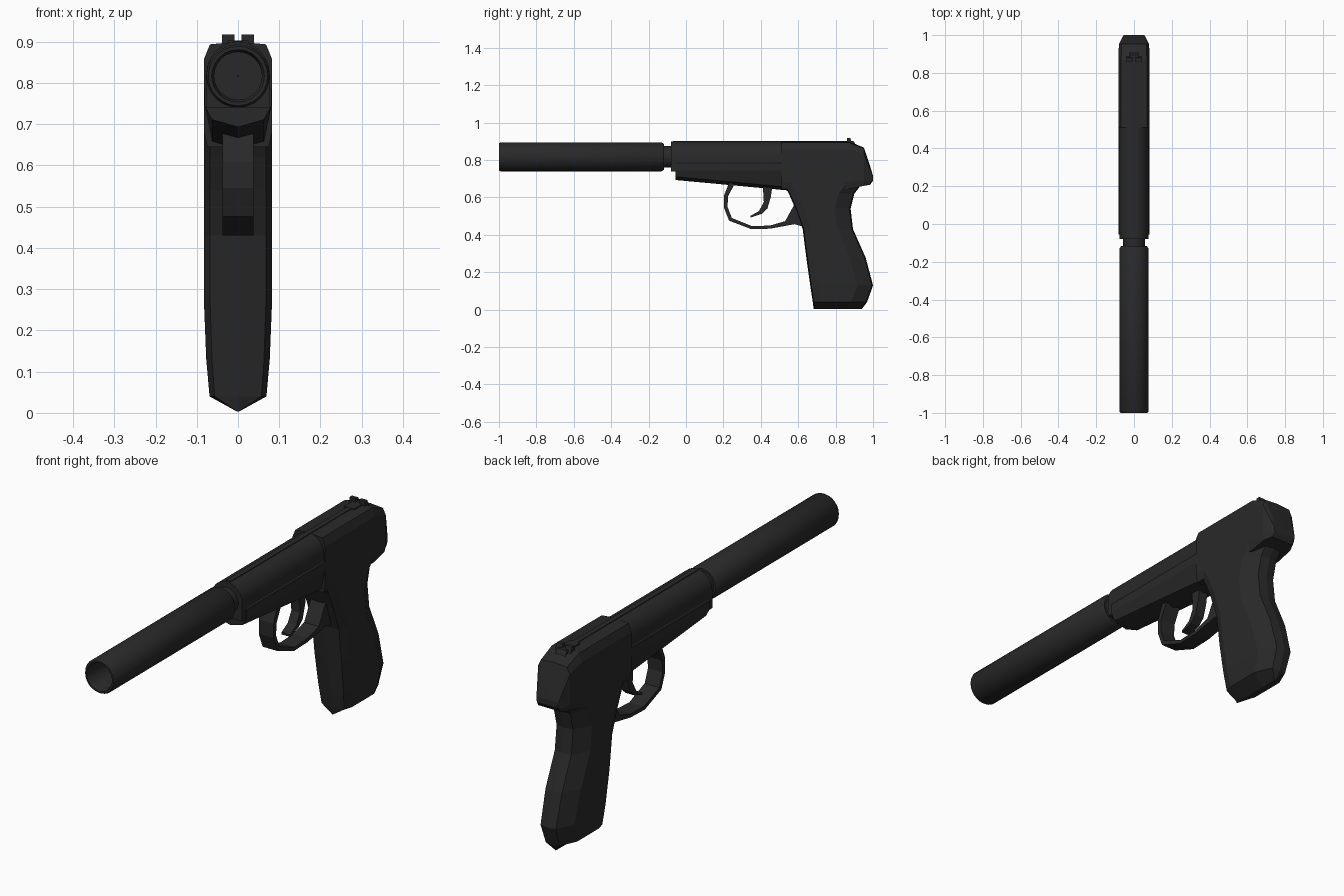
import bpy, bmesh, math

if "Cube" in bpy.data.objects:
    bpy.data.objects.remove(bpy.data.objects["Cube"])

mat = bpy.data.materials.new("black_metal")
mat.diffuse_color = (0.022, 0.022, 0.022, 1)
mat.use_nodes = True
mat.node_tree.nodes["Principled BSDF"].inputs["Base Color"].default_value = mat.diffuse_color


def finish(name, bm, smooth=None):
    bmesh.ops.remove_doubles(bm, verts=bm.verts, dist=1e-5)
    bmesh.ops.recalc_face_normals(bm, faces=bm.faces)
    me = bpy.data.meshes.new(name)
    bm.to_mesh(me)
    bm.free()
    ob = bpy.data.objects.new(name, me)
    bpy.context.collection.objects.link(ob)
    me.materials.append(mat)
    if smooth:
        bpy.ops.object.select_all(action='DESELECT')
        ob.select_set(True)
        bpy.context.view_layer.objects.active = ob
        bpy.ops.object.shade_smooth_by_angle(angle=math.radians(smooth))
    return ob


def loft(name, rings, caps=True, smooth=None):
    """Skin a list of closed rings of equal length."""
    bm = bmesh.new()
    vs = [[bm.verts.new(p) for p in r] for r in rings]
    n = len(rings[0])
    for a, b in zip(vs, vs[1:]):
        for i in range(n):
            j = (i + 1) % n
            bm.faces.new((a[i], a[j], b[j], b[i]))
    if caps:
        bm.faces.new(vs[0])
        bm.faces.new(vs[-1])
    return finish(name, bm, smooth)


def mirrored(half):
    """Close a half outline across x = 0."""
    return half + [(-x, y, z) for x, y, z in reversed(half) if x > 1e-6]


def plate(name, outline, hw, x=0):
    """Extrude a (y, z) outline sideways."""
    return loft(name, [[(x + s, y, z) for y, z in outline] for s in (-hw, hw)])


def lathe(name, profile, zc, n=24, caps=False):
    """Turn (radius, y) points around the bore axis."""
    return loft(name, [[(r * math.cos(2 * math.pi * i / n), y, zc + r * math.sin(2 * math.pi * i / n))
                        for i in range(n)] for r, y in profile], caps, 35)


# Suppressor with open bore, and the threaded neck behind it
lathe("suppressor", [(0.001, -0.75), (0.058, -0.75), (0.058, -0.985), (0.064, -1), (0.072, -1), (0.077, -0.992),
                     (0.077, -0.13), (0.068, -0.117), (0.001, -0.117)], 0.817)
lathe("barrel_neck", [(0.058, -0.14), (0.058, -0.05)], 0.817, caps=True)

# Front slide with rounded top
arc = [(0.077 * math.sin(a), 0.822 + 0.078 * math.cos(a)) for a in [math.radians(15 * i) for i in range(7)]]
loft("front_slide", [mirrored([(x, y, z) for x, z in arc] + [(0.077, y, 0.74)])
                     for y in (-0.08, 0.53)], smooth=25)

# Frame with tapered underside
loft("frame", [mirrored([(0, y, 0.80), (0.07, y, 0.80), (0.081, y, 0.785), (0.081, y, 0.745), (0.063, y, b + 0.018), (0, y, b)])
               for y, b in ((-0.055, 0.693), (0.54, 0.638), (0.70, 0.635))])

# Rear slide block: y, top, bottom, half width
rear = [(0.51, 0.90, 0.645, 0.083), (0.87, 0.90, 0.645, 0.083), (0.952, 0.866, 0.662, 0.08),
        (0.985, 0.765, 0.668, 0.063), (1.0, 0.715, 0.69, 0.055)]
loft("rear_slide", [mirrored([(0, y, t), (w * 0.82, y, t - (t - b) * 0.025), (w, y, t - (t - b) * 0.17),
                              (w, y, b + (t - b) * 0.15), (w * 0.9, y, b), (0, y, b)])
                    for y, t, b, w in rear])

# Grip: height, front y, back y, half width (closing to a keel at the bottom)
grip = [(0.76, 0.51, 0.93, 0.083), (0.665, 0.525, 0.935, 0.083), (0.62, 0.55, 0.90, 0.083),
        (0.54, 0.585, 0.88, 0.083), (0.43, 0.624, 0.893, 0.083), (0.28, 0.643, 0.96, 0.083),
        (0.13, 0.664, 1.0, 0.077), (0.04, 0.678, 0.968, 0.069), (0.003, 0.682, 0.94, 0.002)]
loft("grip", [mirrored([(0, f, z), (w * 0.82, f + 0.006, z), (w, f + 0.045, z), (w, b - 0.085, z),
                        (w * 0.5, b - 0.006, z), (0, b, z)]) for z, f, b, w in grip])

# Trigger guard: strip around an open path, with a web into the grip
outer = [(0.235, 0.69), (0.203, 0.61), (0.203, 0.545), (0.23, 0.476), (0.35, 0.43), (0.45, 0.433), (0.58, 0.457), (0.64, 0.44)]
inner = [(0.268, 0.69), (0.225, 0.605), (0.222, 0.55), (0.245, 0.49), (0.355, 0.446), (0.45, 0.45), (0.53, 0.473), (0.60, 0.60)]
plate("trigger_guard", outer + [(0.64, 0.60)] + inner[::-1], 0.037)

# Trigger
plate("trigger", [(0.41, 0.68), (0.465, 0.68), (0.453, 0.60), (0.435, 0.54), (0.405, 0.512), (0.345, 0.492),
                  (0.345, 0.502), (0.39, 0.527), (0.416, 0.575)], 0.022)

# Rear sight with notch, and rib along the slide top
for side, x in (("left", -0.0235), ("right", 0.0235)):
    plate("rear_sight_" + side, [(0.86, 0.88), (0.86, 0.918), (0.878, 0.918), (0.89, 0.88)], 0.0155, x)
plate("sight_base", [(0.80, 0.89), (0.80, 0.903), (0.895, 0.903), (0.915, 0.87)], 0.025)
plate("sight_rib", [(-0.07, 0.88), (-0.07, 0.902), (0.80, 0.902), (0.80, 0.88)], 0.012)
